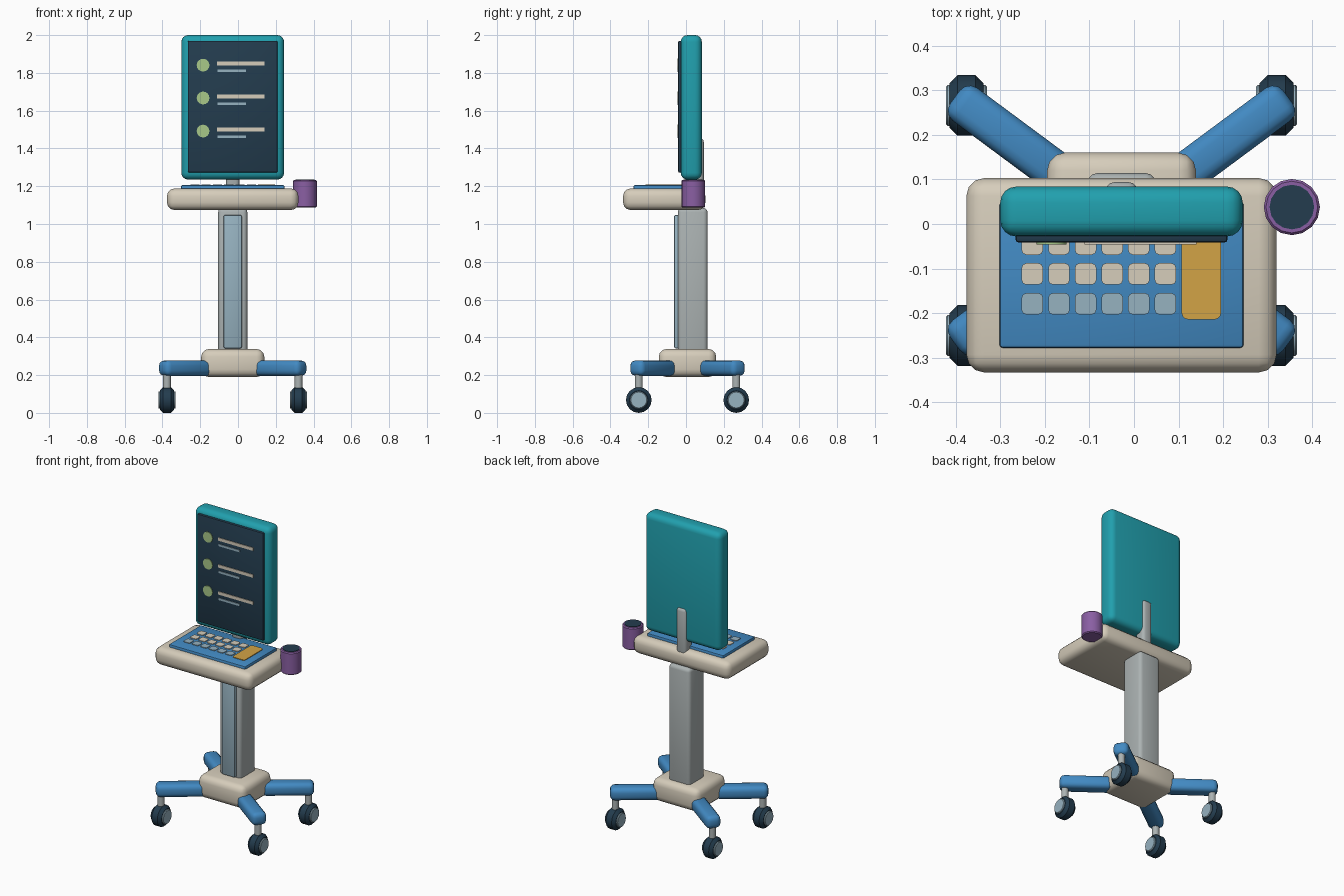
import bpy, bmesh, math
from mathutils import Matrix, Vector

if "Cube" in bpy.data.objects:
    bpy.data.objects.remove(bpy.data.objects["Cube"])


def material(name, r, g, b):
    m = bpy.data.materials.new(name)
    lin = [((c / 255 + 0.055) / 1.055) ** 2.4 for c in (r, g, b)]
    m.diffuse_color = (*lin, 1)
    m.use_nodes = True
    m.node_tree.nodes["Principled BSDF"].inputs["Base Color"].default_value = m.diffuse_color
    return m


TEAL = material("teal", 33, 160, 174)
DARK = material("dark navy", 35, 60, 78)
BEIGE = material("beige", 214, 205, 187)
BLUE = material("blue", 66, 138, 195)
GREY = material("grey", 172, 179, 179)
PALE = material("pale blue", 150, 178, 192)
ORANGE = material("orange", 210, 163, 70)
PURPLE = material("purple", 138, 95, 163)
GREEN = material("green", 168, 200, 137)

CX, CY = -0.028, 0.008   # centre of the stand


def finish(bm, name, mat, matrix=None):
    if matrix:
        bm.transform(matrix)
    bmesh.ops.recalc_face_normals(bm, faces=bm.faces)
    me = bpy.data.meshes.new(name)
    bm.to_mesh(me)
    bm.free()
    me.materials.append(mat)
    ob = bpy.data.objects.new(name, me)
    bpy.context.collection.objects.link(ob)
    return ob


def box(name, lo, hi, mat, bevel=0.0, segs=3, matrix=None, axis=None):
    """Box from lo to hi; bevels all edges, or only those along one axis."""
    bm = bmesh.new()
    bmesh.ops.create_cube(bm, size=1)
    lo, hi = Vector(lo), Vector(hi)
    for v in bm.verts:
        v.co = Vector([(lo[i] + hi[i]) / 2 + v.co[i] * (hi[i] - lo[i]) for i in range(3)])
    if bevel:
        edges = [e for e in bm.edges if axis is None
                 or abs((e.verts[0].co - e.verts[1].co)[axis]) > 1e-6]
        bmesh.ops.bevel(bm, geom=edges, offset=bevel, segments=segs,
                        profile=0.5, affect='EDGES', clamp_overlap=True)
    return finish(bm, name, mat, matrix)


def lathe(name, profile, mat, centre, axis='Z', sides=16):
    """Closed solid from (radius, height) rings around an axis."""
    bm = bmesh.new()
    rings = []
    for r, h in profile:
        rings.append([bm.verts.new((r * math.cos(2 * math.pi * i / sides),
                                    r * math.sin(2 * math.pi * i / sides), h))
                      for i in range(sides)])
    for a, b in zip(rings, rings[1:]):
        for i in range(sides):
            j = (i + 1) % sides
            bm.faces.new((a[i], a[j], b[j], b[i]))
    bm.faces.new(rings[0])
    bm.faces.new(rings[-1])
    rot = {'Z': Matrix(), 'X': Matrix.Rotation(math.pi / 2, 4, 'Y'),
           'Y': Matrix.Rotation(math.pi / 2, 4, 'X')}[axis]
    return finish(bm, name, mat, Matrix.Translation(centre) @ rot)


# Base block and column
box("base_block", (CX - .167, CY - .152, .19), (CX + .167, CY + .152, .338), BEIGE, .04)
box("column", (CX - .077, -.043, .30), (CX + .077, .114, 1.085), GREY, .022)
box("column_front_panel", (CX - .048, -.063, .342), (CX + .048, -.03, 1.048), PALE, .008, 2)

# Four diagonal legs with casters
for sx, side in ((-1, "left"), (1, "right")):
    for sy, end in ((-1, "front"), (1, "back")):
        tag = f"{end}_{side}"
        ang = math.atan2(sy * .258, sx * .348)
        place = Matrix.Translation((CX, CY, 0)) @ Matrix.Rotation(ang, 4, 'Z')
        box(f"{tag}_leg", (.155, -.046, .196), (.465, .046, .278), BLUE, .028, 3, place)
        x, y = CX + sx * .348, CY + sy * .258
        lathe(f"{tag}_caster_stem", [(.021, .09), (.021, .21)], GREY, (x, y, 0))
        lathe(f"{tag}_wheel", [(.05, -.038), (.068, -.02), (.068, .02), (.05, .038)],
              DARK, (x, y, .068), 'X')
        lathe(f"{tag}_wheel_hub", [(.042, -.046), (.046, -.042), (.046, .042), (.042, .046)],
              PALE, (x, y, .068), 'X')

# Tray with keyboard mat
box("tray", (CX - .348, -.333, 1.074), (CX + .348, .103, 1.188), BEIGE, .04)
box("keyboard_mat", (CX - .274, -.278, 1.17), (CX + .274, .05, 1.206), BLUE, .008, 2)
for row in range(3):
    for col in range(6):
        x, y = -.228 + col * .0597, -.045 - row * .067
        box(f"key_{row}_{col}", (x - .024, y - .024, 1.203), (x + .024, y + .024, 1.21),
            PALE if row == 2 else BEIGE, .01, 2, axis=2)
box("touch_pad", (.107, -.214, 1.203), (.195, -.016, 1.21), ORANGE, .014, 3, axis=2)

# Cup on the tray side
lathe("cup", [(.057, 1.087), (.063, 1.093), (.063, 1.227), (.058, 1.233)],
      PURPLE, (.354, .038, 0))
lathe("cup_opening", [(.05, 1.229), (.05, 1.236)], DARK, (.354, .038, 0))

# Screen arm, casing and display
box("screen_arm", (CX - .036, .02, 1.15), (CX + .036, .094, 1.455), GREY, .02)
box("screen_casing", (CX - .272, -.028, 1.235), (CX + .272, .084, 2.0), TEAL, .036, 4)
box("display", (CX - .238, -.042, 1.272), (CX + .238, -.01, 1.97), DARK, .008, 2)

# Three list rows on the display
for i, z in enumerate((1.841, 1.667, 1.492)):
    lathe(f"list_dot_{i}", [(.034, 0), (.034, .006)], GREEN, (-.185, -.040, z), 'Y')
    box(f"list_title_{i}", (-.111, -.046, z - .002), (.14, -.040, z + .018), BEIGE)
    box(f"list_line_{i}", (-.108, -.046, z - .037), (.042, -.040, z - .023), PALE)

# Smooth shading with sharp edges kept
for ob in bpy.context.collection.objects:
    ob.select_set(True)
    bpy.context.view_layer.objects.active = ob
bpy.ops.object.shade_smooth_by_angle(angle=math.radians(35))
